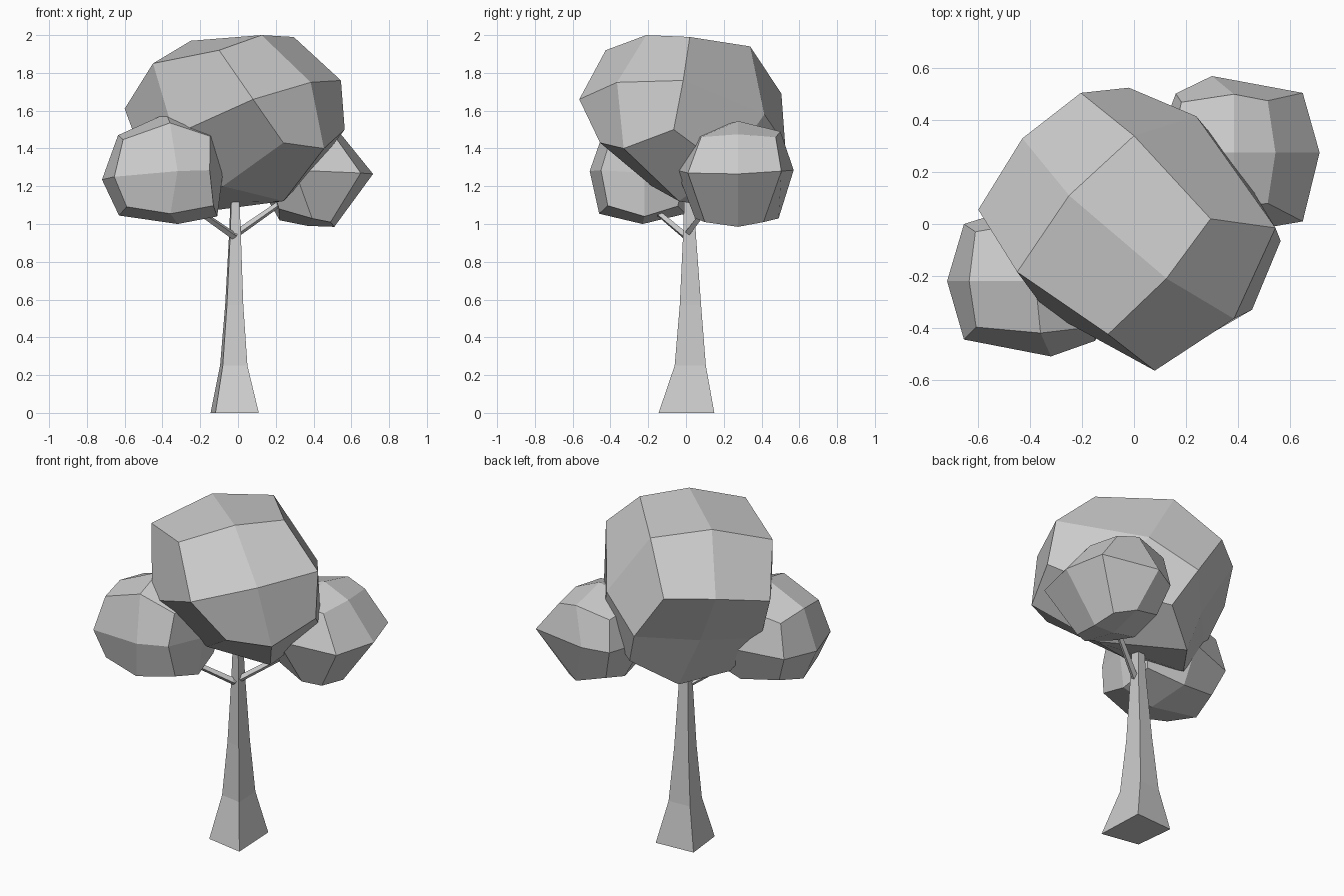
import bpy, bmesh
from mathutils import Vector


def make_object(name, bm):
    bmesh.ops.recalc_face_normals(bm, faces=bm.faces[:])
    mesh = bpy.data.meshes.new(name)
    bm.to_mesh(mesh)
    bm.free()
    obj = bpy.data.objects.new(name, mesh)
    bpy.context.collection.objects.link(obj)
    return obj


def loft(name, rings):
    """Capped skin through rings of equal point count."""
    bm = bmesh.new()
    loops = [[bm.verts.new(p) for p in ring] for ring in rings]
    n = len(loops[0])
    for a, b in zip(loops, loops[1:]):
        for i in range(n):
            j = (i + 1) % n
            bm.faces.new((a[i], a[j], b[j], b[i]))
    bm.faces.new(loops[0][::-1])
    bm.faces.new(loops[-1])
    return make_object(name, bm)


def foliage(name, ring_a, ring_b, pulls):
    """Boxy cage rounded once to 24 flat faces, then dented by pulling nearest vertices."""
    pts = [Vector(p) for p in ring_a + ring_b]
    mid = sum(pts, Vector()) / 8
    cage = [mid + (p - mid) * 2 for p in pts]
    obj = loft(name, [cage[:4], cage[4:]])
    sub = obj.modifiers.new("round", 'SUBSURF')
    sub.levels = sub.render_levels = 1
    rounded = bpy.data.meshes.new_from_object(obj.evaluated_get(bpy.context.evaluated_depsgraph_get()))
    obj.modifiers.clear()
    obj.data = rounded
    free = list(rounded.vertices)
    for p in map(Vector, pulls):
        v = min(free, key=lambda w: (w.co - p).length)
        free.remove(v)
        v.co = p


def branch(name, start, end, r0, r1):
    start, end = Vector(start), Vector(end)
    d = (end - start).normalized()
    u = d.cross(Vector((0, 0, 1))).normalized()
    v = d.cross(u)
    ring = lambda c, r: [c + u * r, c + v * r, c - u * r, c - v * r]
    return loft(name, [ring(start, r0), ring(end, r1)])


# Flared four-sided trunk: z, left, right, front, back
levels = [(0, -0.145, 0.11, -0.145, 0.15), (0.25, -0.095, 0.05, -0.06, 0.105),
          (0.57, -0.068, 0.028, -0.033, 0.08), (0.95, -0.047, 0.015, -0.015, 0.052),
          (1.12, -0.04, 0.008, -0.01, 0.045)]
loft("trunk", [[(x0 + 0.1 * (x1 - x0), y0 + 0.14 * (y1 - y0), z), (x1, y0, z),
                (x1 - 0.05 * (x1 - x0), y1, z), (x0, y1 - 0.05 * (y1 - y0), z)]
               for z, x0, x1, y0, y1 in levels])

# Two thin branches
branch("left_branch", (-0.02, 0.0, 0.935), (-0.27, -0.21, 1.11), 0.02, 0.015)
branch("right_branch", (-0.02, 0.0, 0.94), (0.28, 0.16, 1.15), 0.02, 0.015)

# Large tilted crown
foliage("main_foliage",
        [(-0.1, -0.44, 1.885), (0.285, 0.02, 1.955), (0.56, -0.06, 1.47), (0.25, -0.475, 1.4)],
        [(-0.62, 0.05, 1.64), (-0.195, 0.52, 1.71), (0.1, 0.38, 1.22), (-0.35, 0.08, 1.08)],
        [(0.125, -0.21, 2.0), (0.08, -0.565, 1.66), (0.385, -0.365, 1.75), (0, 0.34, 1.94),
         (-0.25, 0.11, 1.97), (-0.45, -0.185, 1.85), (-0.1, -0.425, 1.92), (0.295, 0.02, 1.99),
         (0.545, -0.015, 1.76), (0.24, -0.455, 1.43), (0.565, -0.065, 1.5), (0.455, -0.33, 1.4),
         (-0.205, 0.505, 1.69), (-0.43, 0.33, 1.68), (-0.6, 0.055, 1.61), (0.24, 0.415, 1.58),
         (-0.02, 0.525, 1.42), (-0.27, 0.25, 1.36), (-0.5, 0.0, 1.34), (-0.08, -0.18, 1.2)])

# Smaller upright clump at the front left
foliage("left_foliage",
        [(-0.61, -0.395, 1.44), (-0.145, -0.39, 1.475), (-0.13, -0.415, 1.09), (-0.59, -0.425, 1.095)],
        [(-0.61, -0.03, 1.44), (-0.155, -0.04, 1.46), (-0.135, -0.04, 1.09), (-0.59, -0.04, 1.1)],
        [(-0.08, -0.22, 1.27), (-0.32, -0.51, 1.28), (-0.72, -0.22, 1.235), (-0.655, -0.445, 1.25),
         (-0.36, -0.42, 1.535), (-0.32, -0.23, 1.0), (-0.15, -0.45, 1.285), (-0.38, -0.22, 1.585),
         (-0.11, -0.22, 1.04), (-0.63, -0.22, 1.045), (-0.635, -0.22, 1.47), (-0.655, 0.0, 1.25)])

# Smaller upright clump at the back right, wider at mid height
profile = [(0.565, 1.44, 0.075, 0.475), (0.17, 1.44, 0.085, 0.475),
           (0.23, 1.085, 0.1, 0.445), (0.55, 1.055, 0.09, 0.445)]
foliage("right_foliage",
        [(x, y0, z) for x, z, y0, y1 in profile],
        [(x, y1, z) for x, z, y0, y1 in profile],
        [(0.715, 0.275, 1.265), (0.65, 0.505, 1.28), (0.65, 0.01, 1.27), (0.3, 0.57, 1.285),
         (0.3, -0.05, 1.285), (0.515, 0.475, 1.46), (0.515, 0.08, 1.46), (0.545, 0.275, 1.475),
         (0.385, 0.275, 1.545), (0.385, 0.5, 1.49), (0.385, 0.06, 1.475), (0.51, 0.275, 0.985),
         (0.49, 0.41, 1.01), (0.49, 0.1, 1.01), (0.37, 0.27, 0.99), (0.22, 0.27, 1.02)])
